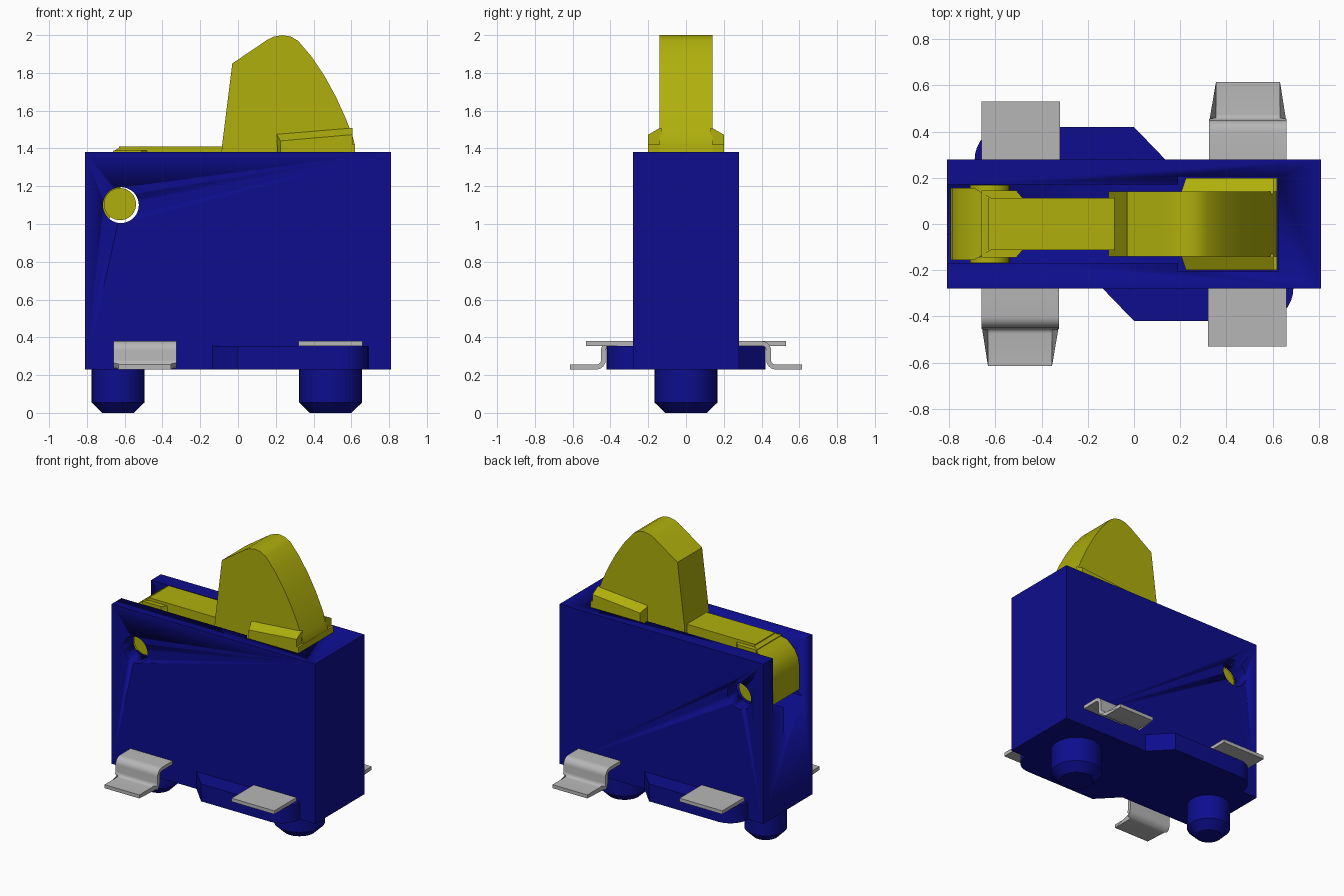
import bpy, bmesh, math
from mathutils import Matrix

if "Cube" in bpy.data.objects:
    bpy.data.objects.remove(bpy.data.objects["Cube"])


def material(name, rgb):
    m = bpy.data.materials.new(name)
    m.use_nodes = True
    m.diffuse_color = (*rgb, 1)
    m.node_tree.nodes["Principled BSDF"].inputs["Base Color"].default_value = (*rgb, 1)
    return m


BLUE = material("blue plastic", (0.004, 0.004, 0.27))
YELLOW = material("yellow plastic", (0.43, 0.43, 0.004))
GREY = material("grey metal", (0.47, 0.47, 0.47))


def finish(name, bm, mat):
    bmesh.ops.recalc_face_normals(bm, faces=bm.faces)
    me = bpy.data.meshes.new(name)
    bm.to_mesh(me)
    bm.free()
    me.materials.append(mat)
    ob = bpy.data.objects.new(name, me)
    bpy.context.collection.objects.link(ob)
    bpy.ops.object.select_all(action="DESELECT")
    ob.select_set(True)
    bpy.context.view_layer.objects.active = ob
    bpy.ops.object.shade_smooth_by_angle(angle=math.radians(28))
    return ob


def prism(name, pts, axis, lo, hi, mat, edit=None):
    """Extrude a 2D outline along an axis; edit may move vertices by rule."""
    place = {"x": lambda a, b, d: (d, a, b),
             "y": lambda a, b, d: (a, d, b),
             "z": lambda a, b, d: (a, b, d)}[axis]
    bm = bmesh.new()
    ends = [[bm.verts.new(place(a, b, d)) for a, b in pts] for d in (lo, hi)]
    n = len(pts)
    for ring in ends:
        bm.faces.new(ring)
    for i in range(n):
        j = (i + 1) % n
        bm.faces.new((ends[0][i], ends[0][j], ends[1][j], ends[1][i]))
    if edit:
        for v in bm.verts:
            edit(v)
    return finish(name, bm, mat)


def box(name, x0, x1, y0, y1, z0, z1, mat):
    return prism(name, [(x0, y0), (x1, y0), (x1, y1), (x0, y1)], "z", z0, z1, mat)


def arc(cx, cy, r, a0, a1, n=8):
    angles = [math.radians(a0 + (a1 - a0) * i / n) for i in range(n + 1)]
    return [(cx + r * math.cos(a), cy + r * math.sin(a)) for a in angles]


def circle(cx, cy, r, n=40):
    return arc(cx, cy, r, 0, 360, n)[:-1]


def cut(target, cutter):
    cutter.hide_render = True
    mod = target.modifiers.new("cut", "BOOLEAN")
    mod.operation, mod.solver, mod.object = "DIFFERENCE", "EXACT", cutter
    bpy.context.view_layer.objects.active = target
    bpy.ops.object.modifier_apply(modifier=mod.name)
    bpy.data.objects.remove(cutter)


def half_turn(ob, name):
    """Copy a part turned half way round the vertical axis."""
    twin = ob.copy()
    twin.data = ob.data.copy()
    twin.data.transform(Matrix.Rotation(math.pi, 4, "Z"))
    twin.name = name
    bpy.context.collection.objects.link(twin)


# Housing with lever slot, end slit and pivot hole
body = box("housing", -0.81, 0.81, -0.28, 0.28, 0.23, 1.38, BLUE)
cut(body, box("slot_cutter", -0.9, 0.4, -0.17, 0.17, 0.98, 1.5, BLUE))
cut(body, box("foot_cutter", 0.19, 0.625, -0.205, 0.205, 0.98, 1.5, BLUE))
cut(body, box("slit_cutter", -0.9, -0.5, -0.045, 0.045, 0.79, 1.1, BLUE))
cut(body, prism("hole_cutter", circle(-0.62, 1.1, 0.095), "y", -0.4, 0.4, BLUE))

# Base flanges on both long sides
flange = prism("front_flange",
               [(-0.135, -0.27), (-0.135, -0.28), (0, -0.42)]
               + arc(0.55, -0.28, 0.14, -90, 0) + [(0.69, -0.27)],
               "z", 0.23, 0.355, BLUE)
half_turn(flange, "back_flange")


# Locating pegs with chamfered tips
def peg(name, x, r, tip):
    bm = bmesh.new()
    profile = [(tip, 0), (r, 0.055), (r, 0.24)]
    rings = [[bm.verts.new((a, b, z)) for a, b in circle(x, 0, rad, 32)]
             for rad, z in profile]
    for low, high in zip(rings, rings[1:]):
        for i in range(32):
            j = (i + 1) % 32
            bm.faces.new((low[i], low[j], high[j], high[i]))
    bm.faces.new(rings[0])
    bm.faces.new(rings[-1])
    finish(name, bm, BLUE)


peg("small_peg", -0.635, 0.14, 0.085)
peg("large_peg", 0.49, 0.167, 0.11)

# Flat terminals
flat = box("front_flat_terminal", 0.32, 0.66, -0.53, -0.26, 0.355, 0.38, GREY)
half_turn(flat, "back_flat_terminal")

# Bent terminals, with a narrower foot
bend = ([(-0.26, 0.38)] + arc(-0.40, 0.33, 0.05, 90, 180, 6)
        + arc(-0.475, 0.28, 0.025, 0, -90, 5) + [(-0.615, 0.255), (-0.615, 0.23)]
        + arc(-0.475, 0.28, 0.05, -90, 0, 6) + arc(-0.40, 0.33, 0.025, 180, 90, 5)
        + [(-0.26, 0.355)])


def narrow_foot(v):
    if v.co.y < -0.455:
        v.co.x = -0.6325 if v.co.x < -0.5 else -0.355


bent = prism("front_bent_terminal", bend, "x", -0.66, -0.325, GREY, narrow_foot)
half_turn(bent, "back_bent_terminal")

# Lever head
head = [(-0.11, 1.05), (-0.085, 1.41), (-0.03, 1.85), (0.155, 1.975),
        (0.19, 1.992), (0.235, 2.0), (0.28, 1.992), (0.32, 1.968),
        (0.39, 1.885), (0.46, 1.78), (0.52, 1.67), (0.57, 1.56),
        (0.605, 1.47), (0.62, 1.415), (0.62, 1.05)]
prism("lever_head", head, "y", -0.14, 0.14, YELLOW)


# Side ribs at the foot of the head, bevelled along the top
def rib(name, side):
    bm = bmesh.new()
    section = [(0.13, 1.05), (0.2, 1.05), (0.2, 1.44), (0.14, 1.475), (0.13, 1.475)]
    ends = []
    for x, rise in ((0.205, 0), (0.605, 0.033)):
        ends.append([bm.verts.new((x + (0.02 if y > 0.15 and rise == 0 else 0),
                                   side * y, z + (rise if z > 1.1 else 0)))
                     for y, z in section])
    for i in range(5):
        j = (i + 1) % 5
        bm.faces.new((ends[0][i], ends[0][j], ends[1][j], ends[1][i]))
    for ring in ends:
        bm.faces.new(ring)
    finish(name, bm, YELLOW)


rib("left_rib", 1)
rib("right_rib", -1)
box("lever_foot", 0.58, 0.62, -0.2, 0.2, 1.05, 1.42, YELLOW)

# Lever arm, shoulder and rounded tail
box("lever_arm", -0.63, -0.05, -0.113, 0.113, 1.2, 1.41, YELLOW)
prism("lever_shoulder",
      [(-0.66, -0.145), (-0.51, -0.145), (-0.48, -0.11),
       (-0.48, 0.11), (-0.51, 0.145), (-0.66, 0.145)],
      "z", 1.2, 1.39, YELLOW)


def taper_tail(v):
    if v.co.x > -0.63:
        v.co.y *= 0.73


prism("lever_tail",
      [(-0.795, 1.03), (-0.795, 1.2), (-0.785, 1.255), (-0.76, 1.305),
       (-0.72, 1.345), (-0.69, 1.365), (-0.62, 1.41), (-0.62, 1.2), (-0.68, 1.03)],
      "y", -0.155, 0.155, YELLOW, taper_tail)

# Pivot pin
prism("pivot_pin", circle(-0.625, 1.105, 0.085), "y", -0.168, 0.168, YELLOW)
